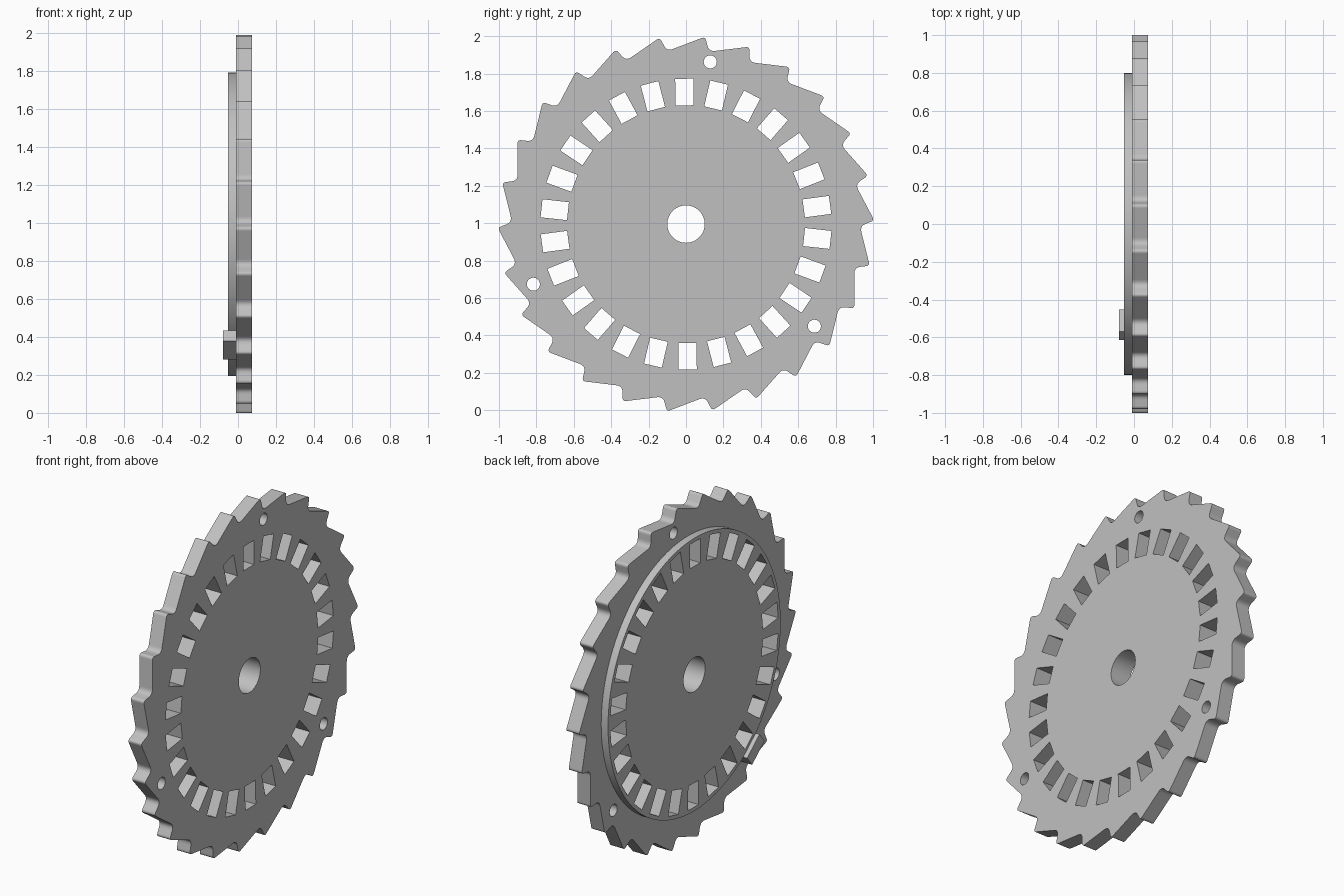
import bpy, bmesh, math
from mathutils import Vector, Matrix

if "Cube" in bpy.data.objects:
    bpy.data.objects.remove(bpy.data.objects["Cube"])

TEETH = 26
STEP = math.tau / TEETH
CENTRE_Z = 0.995

grey = bpy.data.materials.new("plain grey")
GREY = (0.53, 0.53, 0.53, 1)
grey.use_nodes = True
grey.diffuse_color = GREY
grey.node_tree.nodes["Principled BSDF"].inputs["Base Color"].default_value = GREY


def polar(r, a):
    return Vector((r * math.cos(a), r * math.sin(a)))


def circle(centre, r, n):
    return [centre + polar(r, math.tau * i / n) for i in range(n)]


def rectangle(r0, r1, width, a):
    """Rectangle lying along a radius at angle a."""
    out, side = polar(1, a), polar(width / 2, a + math.pi / 2)
    return [out * r0 - side, out * r1 - side, out * r1 + side, out * r0 + side]


def round_corners(points, trims, n=5):
    """Replace each corner by a small curve starting trim away from it."""
    result = []
    for i, p in enumerate(points):
        before, after = points[i - 1], points[(i + 1) % len(points)]
        a = p + (before - p).normalized() * trims[i]
        b = p + (after - p).normalized() * trims[i]
        for k in range(n + 1):
            t = k / n
            result.append(a * (1 - t) ** 2 + p * 2 * t * (1 - t) + b * t * t)
    return result


def plate(name, loops, x0, x1):
    """Flat plate with holes, facing x, spanning x0 to x1."""
    curve = bpy.data.curves.new(name, "CURVE")
    curve.dimensions = "2D"
    curve.fill_mode = "BOTH"
    curve.extrude = (x1 - x0) / 2
    for loop in loops:
        spline = curve.splines.new("POLY")
        spline.points.add(len(loop) - 1)
        for point, co in zip(spline.points, loop):
            point.co = (co.x, co.y, 0, 1)
        spline.use_cyclic_u = True
    temp = bpy.data.objects.new(name + "_outline", curve)
    bpy.context.collection.objects.link(temp)
    bpy.context.view_layer.update()
    graph = bpy.context.evaluated_depsgraph_get()
    mesh = bpy.data.meshes.new_from_object(temp.evaluated_get(graph))
    bpy.data.objects.remove(temp)

    # Turn the outline upright and clean the solid
    bm = bmesh.new()
    bm.from_mesh(mesh)
    for v in bm.verts:
        v.co = ((x0 + x1) / 2 + v.co.z, v.co.x, v.co.y + CENTRE_Z)
    bmesh.ops.remove_doubles(bm, verts=bm.verts, dist=1e-5)
    bmesh.ops.recalc_face_normals(bm, faces=bm.faces)
    bm.to_mesh(mesh)
    bm.free()
    mesh.materials.clear()
    mesh.materials.append(grey)
    obj = bpy.data.objects.new(name, mesh)
    bpy.context.collection.objects.link(obj)
    bpy.ops.object.select_all(action="DESELECT")
    obj.select_set(True)
    bpy.context.view_layer.objects.active = obj
    bpy.ops.object.shade_smooth_by_angle(angle=math.radians(35))
    return obj


# Openings shared by both plates
origin = Vector((0, 0))
bore = circle(origin, 0.1, 48)
windows = [rectangle(0.635, 0.777, 0.097, math.radians(7.6) + i * STEP)
           for i in range(TEETH)]

# Toothed wheel with three small pin holes
corners, trims = [], []
for i in range(TEETH):
    corners += [polar(1.007, math.radians(1.1) + i * STEP),
                polar(0.93, math.radians(13.2) + i * STEP)]
    trims += [0.02, 0.032]
pin_holes = [circle(polar(0.877, math.radians(81.5 + 120 * i)), 0.035, 24)
             for i in range(3)]
plate("ratchet_wheel",
      [round_corners(corners, trims), bore] + windows + pin_holes, -0.01, 0.075)

# Raised round disc on the other side
plate("raised_disc", [circle(origin, 0.8, 128), bore] + windows, -0.054, -0.01)

# Small tab on the disc rim
plate("rim_tab", [rectangle(0.795, 0.868, 0.15, math.radians(230))], -0.079, -0.01)
